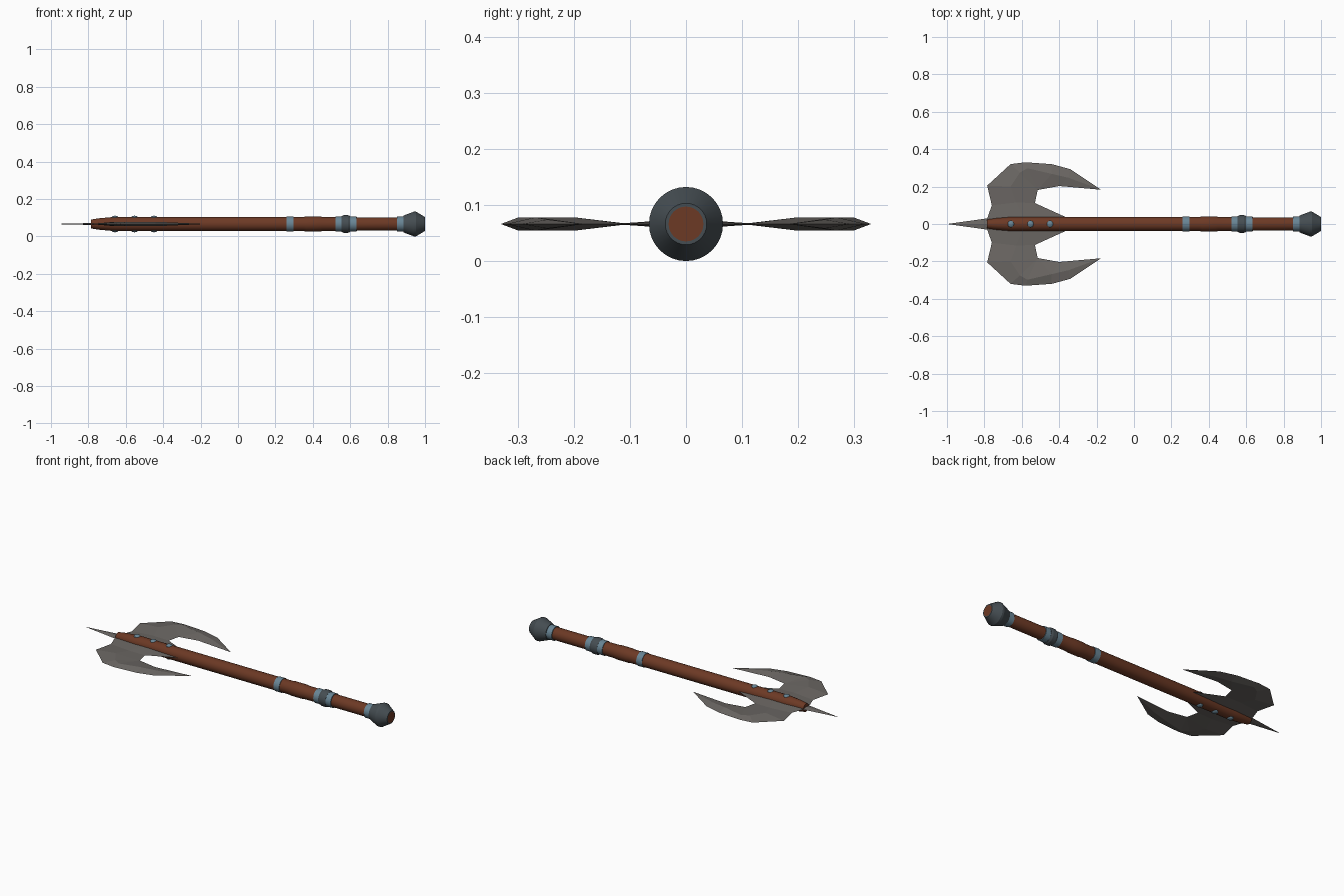
import bpy, bmesh, math
from mathutils import Vector

if "Cube" in bpy.data.objects:
    bpy.data.objects.remove(bpy.data.objects["Cube"])

AXIS_Z = 0.066


def material(name, rgb):
    m = bpy.data.materials.new(name)
    m.diffuse_color = (*rgb, 1)
    m.use_nodes = True
    m.node_tree.nodes["Principled BSDF"].inputs["Base Color"].default_value = m.diffuse_color
    return m


WOOD = material("brown wood", (0.15, 0.041, 0.018))
STEEL = material("blue steel", (0.14, 0.235, 0.30))
IRON = material("dark iron", (0.060, 0.075, 0.085))
BLADE = material("grey blade", (0.150, 0.138, 0.128))


def finish(name, bm, mat, smooth=True):
    bmesh.ops.remove_doubles(bm, verts=bm.verts, dist=1e-5)
    bmesh.ops.recalc_face_normals(bm, faces=bm.faces)
    me = bpy.data.meshes.new(name)
    bm.to_mesh(me)
    bm.free()
    me.materials.append(mat)
    ob = bpy.data.objects.new(name, me)
    ob.location.z = AXIS_Z
    bpy.context.collection.objects.link(ob)
    if smooth:
        bpy.ops.object.select_all(action='DESELECT')
        ob.select_set(True)
        bpy.context.view_layer.objects.active = ob
        bpy.ops.object.shade_smooth_by_angle(angle=math.radians(15))
    return ob


def lathe(name, profile, mat, closed=False, sides=32):
    """Spin (x, radius) points around the x axis."""
    bm = bmesh.new()
    rings = []
    for x, r in profile:
        rings.append([bm.verts.new((x, r * math.cos(a), r * math.sin(a)))
                      for a in (2 * math.pi * i / sides for i in range(sides))])
    pairs = list(zip(rings, rings[1:]))
    if closed:
        pairs.append((rings[-1], rings[0]))
    for a, b in pairs:
        for i in range(sides):
            j = (i + 1) % sides
            bm.faces.new((a[i], a[j], b[j], b[i]))
    if not closed:
        bm.faces.new(rings[0])
        bm.faces.new(rings[-1])
    return finish(name, bm, mat)


# Shaft with tapered head end and slightly swollen grip
lathe("shaft", [(-0.785, 0.024), (-0.74, 0.031), (-0.66, 0.038), (0.35, 0.038),
                (0.365, 0.0405), (0.435, 0.0405), (0.45, 0.038), (0.60, 0.037),
                (0.64, 0.036), (0.90, 0.036), (0.93, 0.031), (1.0, 0.031)], WOOD)

# Steel bands
for name, x0, x1, r in (("upper_band", 0.26, 0.297, 0.041),
                        ("grip_band_a", 0.52, 0.557, 0.041),
                        ("grip_band_b", 0.597, 0.633, 0.041),
                        ("pommel_band", 0.85, 0.887, 0.041)):
    lathe(name, [(x0, 0.03), (x0, r), (x1, r), (x1, 0.03)], STEEL, True)

# Raised iron collar and pommel
lathe("grip_collar", [(0.553, 0.03), (0.553, 0.042), (0.565, 0.047), (0.588, 0.047),
                      (0.60, 0.042), (0.60, 0.03)], IRON, True)
lathe("pommel", [(0.885, 0.03), (0.885, 0.045), (0.94, 0.066), (0.952, 0.066),
                 (1.0, 0.037), (1.0, 0.031)], IRON, True)

# Domed rivets on both faces of the head
for i, x in enumerate((-0.658, -0.553, -0.449)):
    for side, s in (("top", 1), ("bottom", -1)):
        bm = bmesh.new()
        bmesh.ops.create_uvsphere(bm, u_segments=12, v_segments=8, radius=1)
        for v in bm.verts:
            v.co = Vector((x + v.co.x * 0.018, v.co.y * 0.018,
                           s * 0.034 + v.co.z * 0.0105))
        finish(f"rivet_{side}_{i + 1}", bm, STEEL)

# Double blade with spike: one quarter, mirrored across the shaft and the blade plane
P = {  # o = outer edge, i = inner edge, m = raised ridge
    "o0": (-1.0, 0, 0), "o1": (-.785, .03, 0), "o2": (-.76, .10, 0),
    "o3": (-.785, .205, 0), "o4": (-.66, .32, 0), "o5": (-.58, .33, 0),
    "o6": (-.44, .32, 0), "o7": (-.34, .293, 0), "o8": (-.175, .183, 0),
    "i0": (-.35, 0, 0), "i1": (-.365, .037, 0), "i2": (-.53, .112, 0),
    "i3": (-.515, .182, 0), "i6": (-.40, .203, 0),
    "m0": (-.785, 0, .005), "m1": (-.58, 0, .009), "m2": (-.63, .115, .0012),
    "m3": (-.66, .20, .012), "m4": (-.61, .275, .012), "m5": (-.57, .298, .012),
    "m6": (-.44, .268, .012), "m7": (-.35, .247, .008),
}
FACES = ("o0 m0 o1", "o1 m0 m2 o2", "m0 m1 m2", "m1 i0 i1", "m1 i1 i2 m2",
         "o2 m2 m3 o3", "m2 i2 i3 m3", "o3 m3 m4 o4", "o4 m4 m5 o5",
         "o5 m5 m6 o6", "o6 m6 m7 o7", "o7 m7 o8", "i3 m4 m3", "i3 m5 m4",
         "i3 m6 m5", "i3 i6 m6", "i6 m7 m6", "i6 o8 m7")
bm = bmesh.new()
for sy in (1, -1):
    for sz in (1, -1):
        vs = {k: bm.verts.new((x, y * sy, z * sz)) for k, (x, y, z) in P.items()}
        for f in FACES:
            bm.faces.new([vs[k] for k in f.split()])
finish("double_blade", bm, BLADE, smooth=False)
